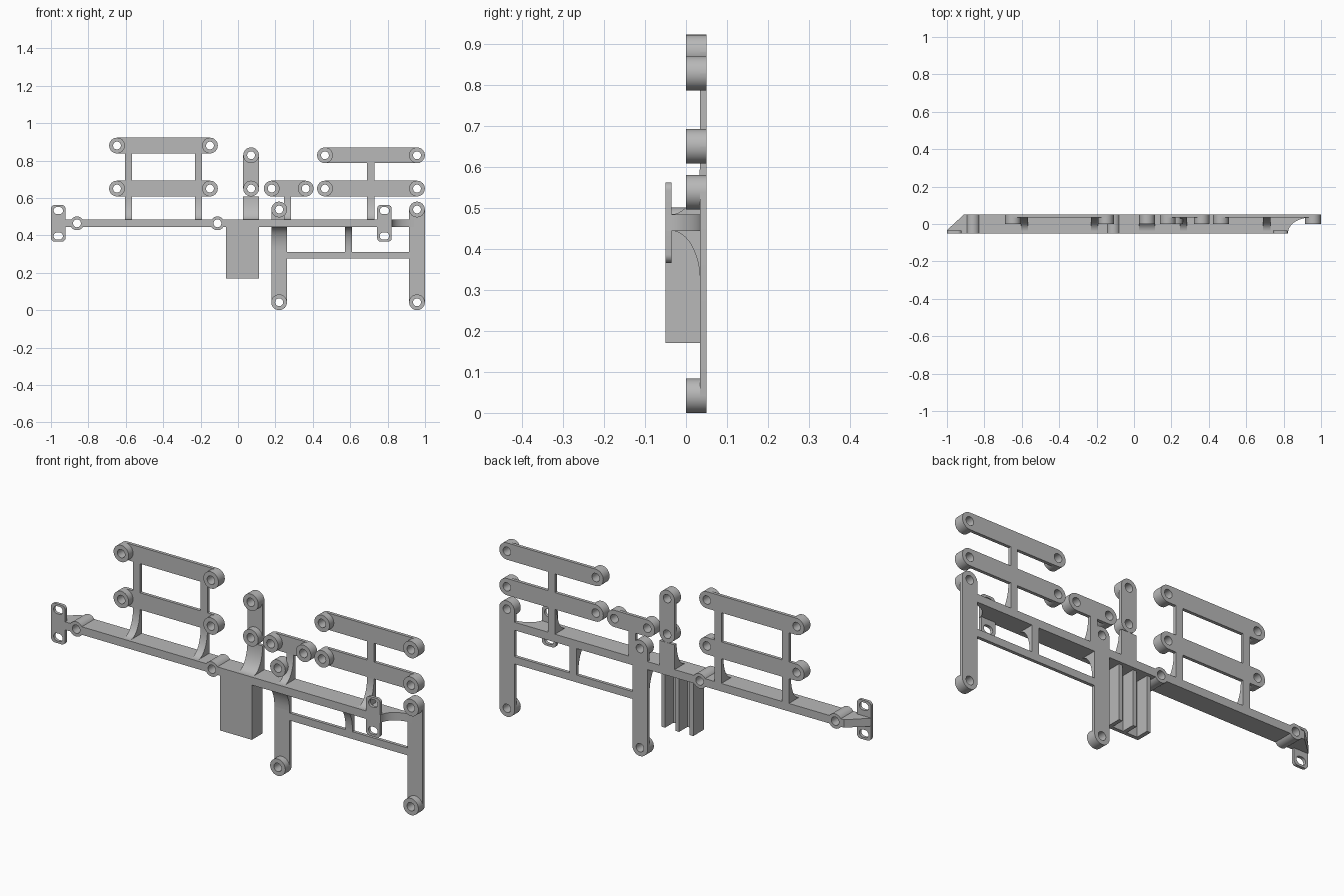
import bpy, bmesh
from math import sin, cos, pi

cube = bpy.data.objects.get("Cube")
if cube:
    bpy.data.objects.remove(cube, do_unlink=True)

grey = bpy.data.materials.new("plain grey")
grey.use_nodes = True
GREY = (0.48, 0.48, 0.48, 1)
grey.diffuse_color = GREY
grey.node_tree.nodes["Principled BSDF"].inputs["Base Color"].default_value = GREY

R, HOLE = 0.042, 0.021            # boss radius, screw hole radius
BACK, SKIN, FRONT = 0.05, 0.034, -0.05
LOW, HIGH = 0.444, 0.484          # underside and top of the main beam
MID = (LOW + HIGH) / 2

# Axis mapping from profile (u, v) and depth w to model space
MAPS = {"x": lambda u, v, w: (w, u, v),
        "y": lambda u, v, w: (u, w, v),
        "z": lambda u, v, w: (u, v, w)}


def extrude(name, loops, axis, lo, hi):
    """Filled outline with optional holes, extruded along an axis."""
    curve = bpy.data.curves.new(name, "CURVE")
    curve.dimensions = "2D"
    curve.fill_mode = "BOTH"
    curve.extrude = (hi - lo) / 2
    for loop in loops:
        spline = curve.splines.new("POLY")
        spline.points.add(len(loop) - 1)
        for p, (u, v) in zip(spline.points, loop):
            p.co = (u, v, 0, 1)
        spline.use_cyclic_u = True
    temp = bpy.data.objects.new(name + "_outline", curve)
    mesh = bpy.data.meshes.new_from_object(temp)
    bpy.data.objects.remove(temp)
    bpy.data.curves.remove(curve)
    bm = bmesh.new()
    bm.from_mesh(mesh)
    for vert in bm.verts:
        u, v, w = vert.co
        vert.co = MAPS[axis](u, v, w + (lo + hi) / 2)
    bmesh.ops.remove_doubles(bm, verts=bm.verts, dist=0.00001)
    bmesh.ops.recalc_face_normals(bm, faces=bm.faces)
    bm.to_mesh(mesh)
    bm.free()
    mesh.name = name
    mesh.materials.clear()
    mesh.materials.append(grey)
    obj = bpy.data.objects.new(name, mesh)
    bpy.context.collection.objects.link(obj)
    return obj


def arc(cx, cz, r, start=0, sweep=2 * pi, n=32):
    count = n if sweep > 6 else n + 1
    return [(cx + r * cos(start + sweep * i / n), cz + r * sin(start + sweep * i / n))
            for i in range(count)]


def rect(x0, x1, z0, z1):
    return [(x0, z0), (x1, z0), (x1, z1), (x0, z1)]


def rounded(x0, x1, z0, z1, r):
    corners = ((x1 - r, z1 - r), (x0 + r, z1 - r), (x0 + r, z0 + r), (x1 - r, z0 + r))
    return [p for k, (x, z) in enumerate(corners) for p in arc(x, z, r, k * pi / 2, pi / 2, 8)]


def boss(name, x, z, y0=0.0, r=R):
    extrude(name, [arc(x, z, r), arc(x, z, HOLE)], "y", y0, BACK)


def arm(name, a, b):
    """Flat round-ended arm with a screw boss at both ends."""
    outline = rounded(a[0] - R, b[0] + R, a[1] - R, b[1] + R, R * 0.999)
    extrude(name, [outline, arc(*a, HOLE), arc(*b, HOLE)], "y", SKIN, BACK)
    boss(name + "_boss_a", *a)
    boss(name + "_boss_b", *b)


def strut(name, x0, x1, z0, z1):
    extrude(name, [rect(x0, x1, z0, z1)], "y", SKIN, BACK)


def gusset(name, x0, x1, up=True):
    """Concave fillet web between the beam and an upright."""
    base, d = (HIGH, 1) if up else (LOW, -1)
    pts = [(SKIN + 0.002, base)]
    for i in range(13):
        t = pi / 2 * i / 12
        pts.append((-0.036 + 0.07 * sin(t), base + d * 0.122 * (1 - cos(t))))
    pts.append((SKIN + 0.002, base + d * 0.122))
    extrude(name, [pts], "x", x0, x1)


ROW_TOP, ROW_UP, ROW_MID, ROW_LEG, ROW_FOOT = 0.88, 0.828, 0.65, 0.538, 0.042

# Main beam, split around its two through bosses
BOSS_A, BOSS_B, GAP = -0.861, -0.11, 0.029
extrude("beam_right_end", [[(-1, FRONT), (BOSS_A - GAP, FRONT), (BOSS_A - GAP, BACK),
                            (-0.91, BACK), (-1, -0.033)]], "z", LOW, HIGH)
extrude("beam_middle", [rect(BOSS_A + GAP, BOSS_B - GAP, FRONT, BACK)], "z", LOW, HIGH)
taper = [(0.823 + 0.117 * (1 - cos(t)), FRONT + 0.084 * sin(t))
         for t in (pi / 2 * i / 12 for i in range(13))]
extrude("beam_left", [[(BOSS_B + GAP, FRONT)] + taper + [(0.94, BACK), (BOSS_B + GAP, BACK)]],
        "z", LOW, HIGH)
for label, x in (("outer", BOSS_A), ("inner", BOSS_B)):
    boss("beam_boss_" + label, x, MID, FRONT, 0.037)

# Slotted mounting ears
for label, x in (("right", -0.961), ("left", 0.783)):
    slots = [rounded(x - 0.025, x + 0.025, z - 0.019, z + 0.019, 0.0185)
             for z in (MID - 0.068, MID + 0.068)]
    extrude("mounting_ear_" + label,
            [rounded(x - 0.039, x + 0.039, MID - 0.098, MID + 0.098, 0.02)] + slots,
            "y", FRONT, -0.035)

# Right-hand frame with two arms
for label, z in (("upper", ROW_TOP), ("lower", ROW_MID)):
    arm("right_frame_arm_" + label, (-0.647, z), (-0.15, z))
for label, x in (("outer", -0.586), ("inner", -0.212)):
    strut("right_frame_post_" + label, x - 0.019, x + 0.019, HIGH, ROW_MID - R)
    strut("right_frame_link_" + label, x - 0.019, x + 0.019, ROW_MID + R, ROW_TOP - R)
    gusset("right_frame_gusset_" + label, x - 0.019, x + 0.019)

# Centre upright
arm("centre_upright", (0.07, ROW_MID), (0.07, ROW_UP))
strut("centre_post", 0.07 - R, 0.07 + R, HIGH, ROW_MID - R)
gusset("centre_gusset", 0.07 - R, 0.07 + R)

# Short arm on its post
arm("short_arm", (0.18, ROW_MID), (0.362, ROW_MID))
strut("short_arm_post", 0.246, 0.284, HIGH, ROW_MID - R)
gusset("short_arm_gusset", 0.246, 0.284)

# Left-hand frame with two arms
for label, z in (("upper", ROW_UP), ("lower", ROW_MID)):
    arm("left_frame_arm_" + label, (0.465, z), (0.957, z))
strut("left_frame_post", 0.691, 0.729, HIGH, ROW_MID - R)
strut("left_frame_link", 0.691, 0.729, ROW_MID + R, ROW_UP - R)
gusset("left_frame_gusset", 0.691, 0.729)

# Hanging legs joined by a crossbar
for label, x in (("inner", 0.22), ("outer", 0.957)):
    arm("leg_" + label, (x, ROW_FOOT), (x, ROW_LEG))
gusset("leg_gusset", 0.22 - R, 0.22 + R, False)
strut("leg_crossbar", 0.22 + R, 0.957 - R, 0.275, 0.312)
strut("crossbar_hanger", 0.572, 0.61, 0.312, LOW)
gusset("crossbar_gusset", 0.572, 0.61, False)

# Hanging block, a front wall with three fins behind it
X0, X1, FIN = -0.064, 0.112, 0.02
fins = [(X0, FRONT), (X1, FRONT)]
for x in (X1, (X0 + X1 + FIN) / 2, X0 + FIN):
    fins += [(x, FRONT + 0.018), (x, SKIN), (x - FIN, SKIN), (x - FIN, FRONT + 0.018)]
extrude("finned_block", [fins], "z", 0.17, LOW)

# Smooth the round walls, keep edges crisp
bpy.ops.object.select_all(action="DESELECT")
for obj in bpy.context.collection.objects:
    if obj.type == "MESH":
        obj.select_set(True)
        bpy.context.view_layer.objects.active = obj
bpy.ops.object.shade_smooth_by_angle(angle=0.6)
